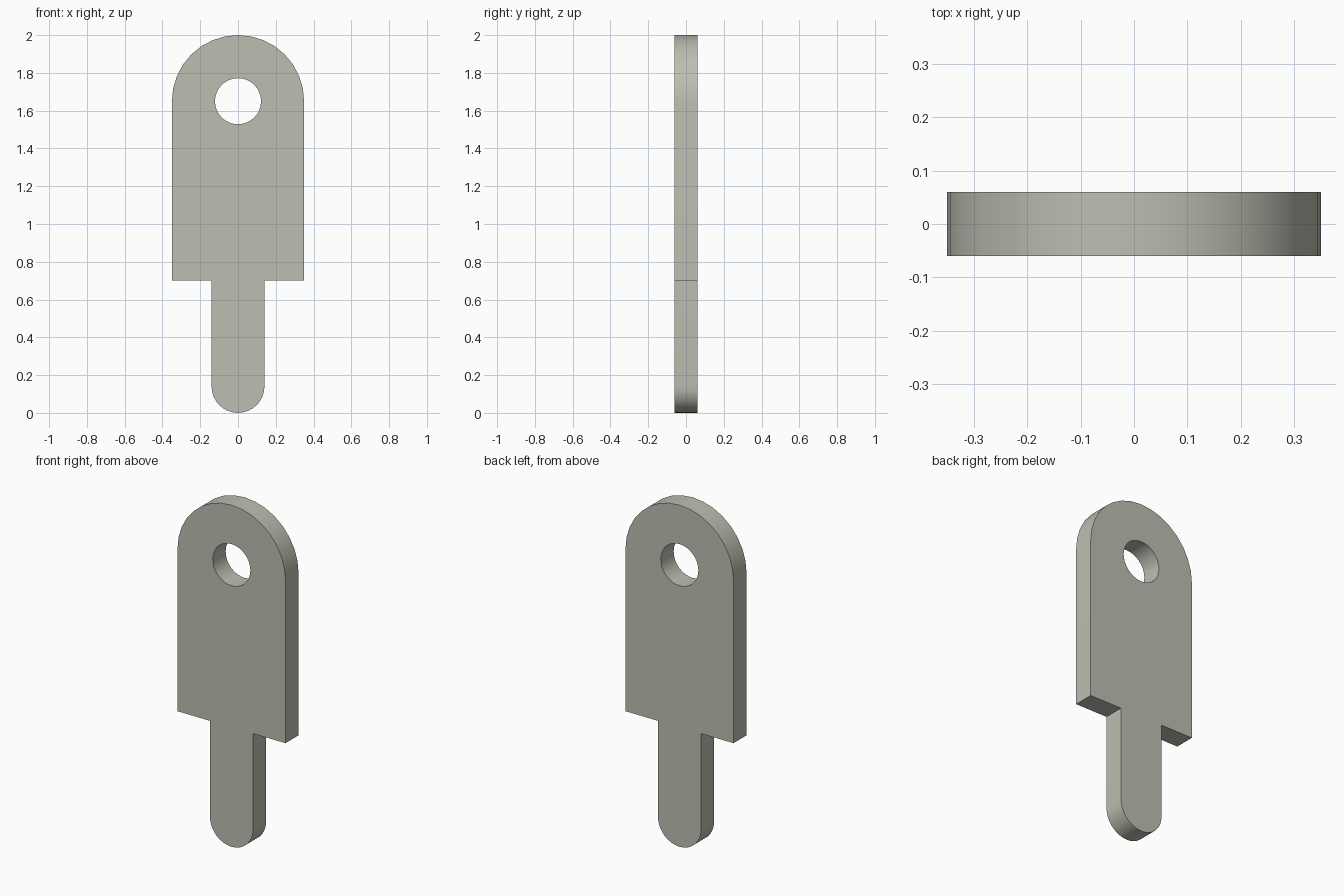
import bpy, bmesh, math

cube = bpy.data.objects.get("Cube")
if cube:
    bpy.data.objects.remove(cube, do_unlink=True)

HALF_DEPTH = 0.06
BODY_R, BODY_Z = 0.35, 1.65      # rounded head
TONGUE_R, TONGUE_Z = 0.14, 0.14  # rounded tip
SHOULDER_Z = 0.70
HOLE_R = 0.122


def arc(radius, cz, start, sweep, steps):
    """Points (x, z) along an arc, both ends included."""
    return [(radius * math.cos(start + sweep * i / steps),
             cz + radius * math.sin(start + sweep * i / steps))
            for i in range(steps + 1)]


# Outline: round head, square shoulders, round-tipped tongue
outline = arc(BODY_R, BODY_Z, 0, math.pi, 16)
outline += [(-BODY_R, SHOULDER_Z), (-TONGUE_R, SHOULDER_Z)]
outline += arc(TONGUE_R, TONGUE_Z, math.pi, math.pi, 16)
outline += [(TONGUE_R, SHOULDER_Z), (BODY_R, SHOULDER_Z)]
hole = arc(HOLE_R, BODY_Z, 0, 2 * math.pi, 32)[:-1]

# Fill the outline around the hole, then extrude to thickness
bm = bmesh.new()
edges = []
for loop in (outline, hole):
    verts = [bm.verts.new((x, -HALF_DEPTH, z)) for x, z in loop]
    edges += [bm.edges.new((v, verts[(i + 1) % len(verts)]))
              for i, v in enumerate(verts)]
bmesh.ops.triangle_fill(bm, edges=edges, use_beauty=True, normal=(0, -1, 0))
grown = bmesh.ops.extrude_face_region(bm, geom=bm.faces[:], use_keep_orig=True)
back = [g for g in grown["geom"] if isinstance(g, bmesh.types.BMVert)]
bmesh.ops.translate(bm, verts=back, vec=(0, 2 * HALF_DEPTH, 0))
bmesh.ops.recalc_face_normals(bm, faces=bm.faces[:])

mesh = bpy.data.meshes.new("tag_plate")
bm.to_mesh(mesh)
bm.free()
plate = bpy.data.objects.new("tag_plate", mesh)
bpy.context.collection.objects.link(plate)

# Warm grey finish
color = (0.52, 0.515, 0.45, 1)
mat = bpy.data.materials.new("warm_grey")
mat.use_nodes = True
mat.diffuse_color = color
mat.node_tree.nodes["Principled BSDF"].inputs["Base Color"].default_value = color
mesh.materials.append(mat)

# Smooth curved rims, keep the flat faces crisp
bpy.ops.object.select_all(action='DESELECT')
plate.select_set(True)
bpy.context.view_layer.objects.active = plate
bpy.ops.object.shade_smooth_by_angle(angle=math.radians(30))
